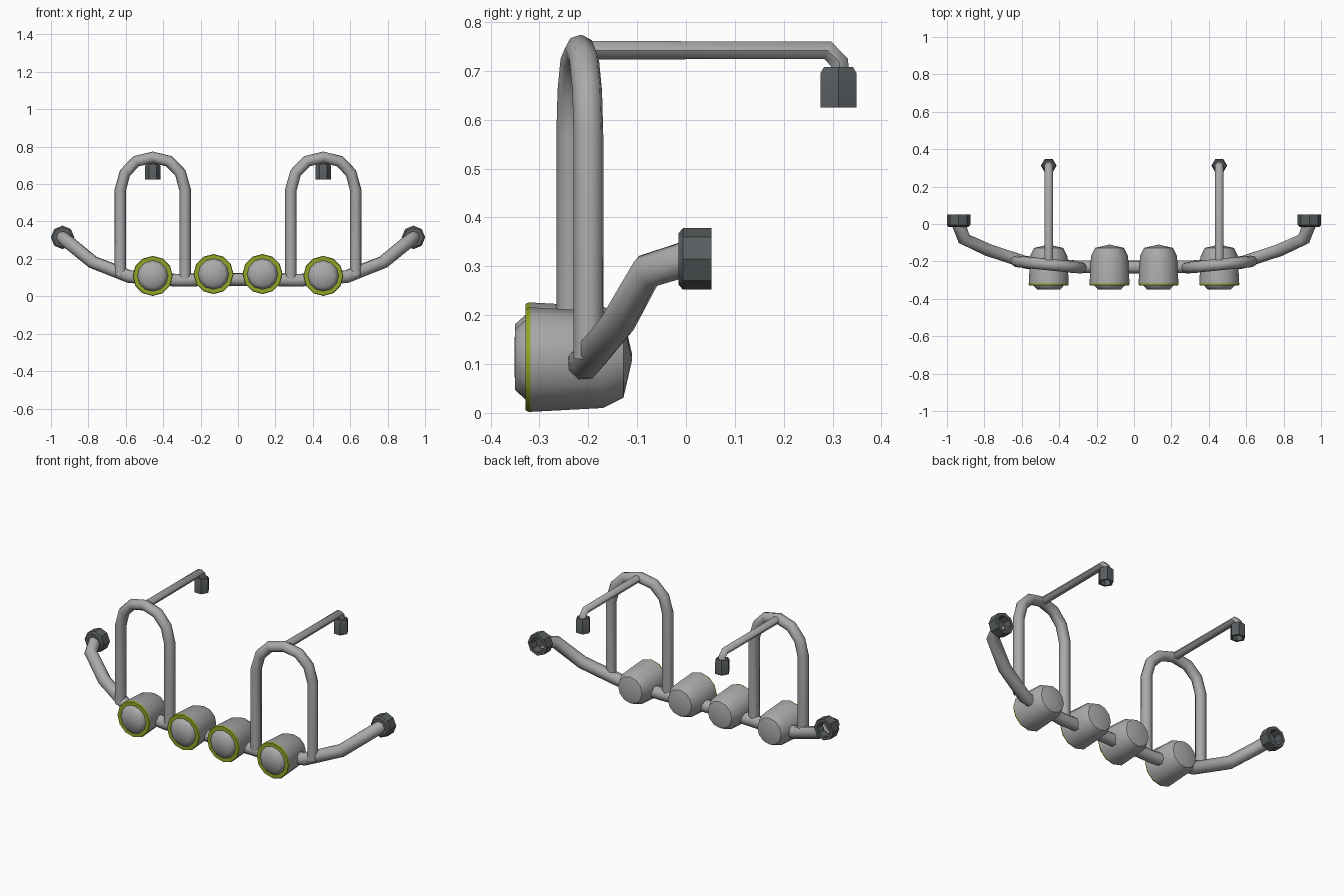
import bpy, bmesh, math
from mathutils import Matrix, Vector

if "Cube" in bpy.data.objects:
    bpy.data.objects.remove(bpy.data.objects["Cube"])


def material(name, rgb):
    m = bpy.data.materials.new(name)
    m.diffuse_color = (*rgb, 1)
    m.use_nodes = True
    m.node_tree.nodes["Principled BSDF"].inputs["Base Color"].default_value = m.diffuse_color
    return m


GREY = material("steel grey", (0.40, 0.40, 0.40))
DARK = material("dark rubber", (0.10, 0.11, 0.115))
OLIVE = material("olive green", (0.30, 0.37, 0.02))


def smooth(ob, angle=40):
    bpy.ops.object.select_all(action='DESELECT')
    ob.select_set(True)
    bpy.context.view_layer.objects.active = ob
    bpy.ops.object.shade_smooth_by_angle(angle=math.radians(angle))


def tube(name, pts, radius, bevel_res=2):
    """Round low-poly pipe along straight path segments."""
    cu = bpy.data.curves.new(name, 'CURVE')
    cu.dimensions = '3D'
    cu.bevel_depth = radius
    cu.bevel_resolution = bevel_res
    cu.use_fill_caps = True
    sp = cu.splines.new('POLY')
    sp.points.add(len(pts) - 1)
    for p, co in zip(sp.points, pts):
        p.co = (*co, 1)
    tmp = bpy.data.objects.new(name + "_path", cu)
    bpy.context.collection.objects.link(tmp)
    bpy.context.view_layer.update()
    dg = bpy.context.evaluated_depsgraph_get()
    me = bpy.data.meshes.new_from_object(tmp.evaluated_get(dg))
    bpy.data.objects.remove(tmp)
    me.materials.clear()
    me.materials.append(GREY)
    ob = bpy.data.objects.new(name, me)
    bpy.context.collection.objects.link(ob)
    smooth(ob, 60)
    return ob


def lathe(name, profile, sides, loc, axis, mat, phase=0.0, angle=40):
    """Spin (radius, height) profile around 'Y' or 'Z' through loc."""
    bm = bmesh.new()
    rings = []
    for r, h in profile:
        if r == 0:
            rings.append([bm.verts.new((0, 0, h))])
        else:
            rings.append([bm.verts.new((r * math.cos(a), r * math.sin(a), h))
                          for a in (phase + 2 * math.pi * i / sides for i in range(sides))])
    for a, b in zip(rings, rings[1:]):
        for i in range(sides):
            j = (i + 1) % sides
            quad = [a[i % len(a)], a[j % len(a)], b[j % len(b)], b[i % len(b)]]
            bm.faces.new(list(dict.fromkeys(quad)))
    if axis == 'Y':
        bm.transform(Matrix.Rotation(-math.pi / 2, 4, 'X'))
    bmesh.ops.recalc_face_normals(bm, faces=bm.faces)
    me = bpy.data.meshes.new(name)
    bm.to_mesh(me)
    bm.free()
    me.materials.append(mat)
    ob = bpy.data.objects.new(name, me)
    ob.location = loc
    bpy.context.collection.objects.link(ob)
    smooth(ob, angle)
    return ob


# main curved bar
half = [(0.13, -0.23, 0.09), (0.32, -0.228, 0.085), (0.58, -0.205, 0.105),
        (0.777, -0.14, 0.183), (0.908, -0.08, 0.29), (0.938, 0.0, 0.315)]
tube("main_bar", [(-x, y, z) for x, y, z in reversed(half)] + half, 0.036)

for s, side in ((1, "right"), (-1, "left")):
    # open end sockets on the bar
    lathe(side + "_bar_socket",
          [(0, -0.015), (0.053, -0.015), (0.063, -0.006), (0.063, 0.052),
           (0.044, 0.052), (0.040, 0.008), (0, 0.008)],
          8, (s * 0.938, 0, 0.315), 'Y', DARK)

    # arched hoop, its outer leg a little further back
    arch = [(-0.173, 0.09), (-0.173, 0.57), (-0.148, 0.66), (-0.088, 0.722), (0, 0.743),
            (0.088, 0.722), (0.148, 0.66), (0.173, 0.57), (0.173, 0.11)]
    tube(side + "_hoop", [(s * (0.456 + x), -0.217 + 0.1 * x, z) for x, z in arch], 0.031)

    # arm reaching backwards with an open cup below its end
    tube(side + "_arm", [(s * 0.456, y, z) for y, z in
                         ((-0.217, 0.742), (0.29, 0.742), (0.314, 0.717), (0.314, 0.69))],
         0.022, 1)
    lathe(side + "_arm_cup",
          [(0, 0.708), (0.034, 0.708), (0.042, 0.696), (0.042, 0.625),
           (0.030, 0.625), (0.028, 0.68), (0, 0.68)],
          6, (s * 0.456, 0.312, 0), 'Z', DARK)

    # lamps: housing, coloured ring and lens
    for x, z, place in ((0.456, 0.109, "outer"), (0.131, 0.119, "inner")):
        name = f"{side}_{place}_lamp"
        loc = (s * x, 0, z)
        lathe(name + "_housing",
              [(0, -0.32), (0.107, -0.32), (0.099, -0.17), (0.078, -0.128), (0, -0.11)],
              12, loc, 'Y', GREY, angle=50)
        lathe(name + "_ring",
              [(0.080, -0.318), (0.107, -0.318), (0.107, -0.322), (0.104, -0.328), (0.080, -0.328)],
              12, loc, 'Y', OLIVE, angle=30)
        lathe(name + "_lens",
              [(0, -0.351), (0.062, -0.350), (0.083, -0.327), (0.083, -0.32)],
              12, loc, 'Y', GREY, angle=60)
